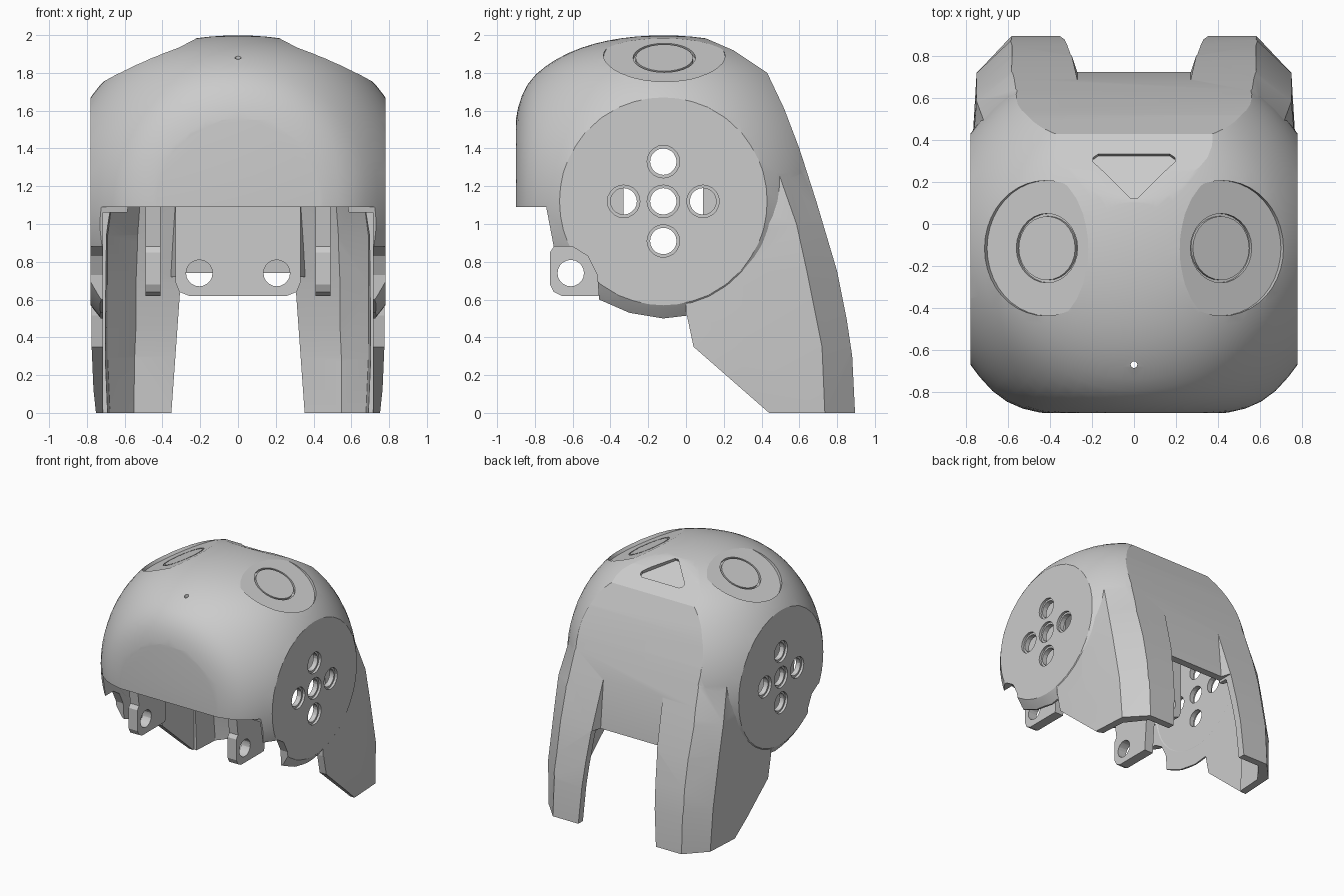
import bpy, bmesh, math
from mathutils import Vector, Matrix

cube = bpy.data.objects.get("Cube")
if cube:
    bpy.data.objects.remove(cube)

grey = bpy.data.materials.new("plain grey")
grey.use_nodes = True
grey.diffuse_color = (0.6, 0.6, 0.6, 1)
grey.node_tree.nodes["Principled BSDF"].inputs["Base Color"].default_value = (0.6, 0.6, 0.6, 1)


def finish_mesh(name, bm):
    bmesh.ops.recalc_face_normals(bm, faces=bm.faces)
    mesh = bpy.data.meshes.new(name)
    bm.to_mesh(mesh)
    bm.free()
    mesh.materials.append(grey)
    ob = bpy.data.objects.new(name, mesh)
    bpy.context.collection.objects.link(ob)
    return ob


def loft(name, rings):
    """Skin a stack of equal-length rings and cap both ends."""
    bm = bmesh.new()
    loops = [[bm.verts.new(p) for p in ring] for ring in rings]
    n = len(loops[0])
    for a, b in zip(loops, loops[1:]):
        for i in range(n):
            j = (i + 1) % n
            bm.faces.new((a[i], a[j], b[j], b[i]))
    bm.faces.new(loops[0])
    bm.faces.new(loops[-1])
    return finish_mesh(name, bm)


def side_prism(name, profile, x0, x1):
    return loft(name, [[(x, y, z) for y, z in profile] for x in (x0, x1)])


def box(name, lo, hi):
    profile = [(lo[1], lo[2]), (hi[1], lo[2]), (hi[1], hi[2]), (lo[1], hi[2])]
    return side_prism(name, profile, lo[0], hi[0])


def cylinder(name, centre, axis, radius, depth, sides=32):
    bm = bmesh.new()
    turn = Vector(axis).to_track_quat('Z', 'Y').to_matrix().to_4x4()
    bmesh.ops.create_cone(bm, cap_ends=True, segments=sides, radius1=radius, radius2=radius,
                          depth=depth, matrix=Matrix.Translation(centre) @ turn)
    return finish_mesh(name, bm)


def combine(ob, other, operation):
    """Apply a boolean and discard the helper."""
    mod = ob.modifiers.new("cut", 'BOOLEAN')
    mod.object, mod.operation, mod.solver = other, operation, 'EXACT'
    bpy.context.view_layer.update()
    result = bpy.data.meshes.new_from_object(
        ob.evaluated_get(bpy.context.evaluated_depsgraph_get()))
    ob.modifiers.clear()
    ob.data = result
    bpy.data.objects.remove(other)


# Side outline: back edge from crown to heel, then the stepped lower edge
BACK = [(0.1, 1.985), (0.25, 1.92), (0.43, 1.8), (0.52, 1.61), (0.6, 1.4),
        (0.69, 1.12), (0.8, 0.75), (0.85, 0.5), (0.88, 0.3), (0.895, 0)]
LOWER = [(0.44, 0), (0.04, 0.35), (0.005, 0.515), (-0.12, 0.5), (-0.3, 0.53), (-0.46, 0.6),
         (-0.47, 0.73), (-0.52, 0.83), (-0.6, 0.88), (-0.7, 0.88), (-0.74, 1.09), (-0.9, 1.09)]
# Back body levels: z, side width, side corner y, back corner x and y
LEVELS = [(-0.1, 0.755, 0.74, 0.57, 0.93), (0, 0.76, 0.735, 0.57, 0.91),
          (0.35, 0.775, 0.72, 0.57, 0.89), (0.75, 0.775, 0.64, 0.57, 0.81),
          (1.0, 0.775, 0.585, 0.56, 0.745), (1.27, 0.74, 0.49, 0.54, 0.665),
          (1.55, 0.6, 0.42, 0.46, 0.56), (1.75, 0.4, 0.3, 0.33, 0.44)]
MID = Vector((0, -0.12, 1.12))


def soften(v, knee, limit):
    """Ease a unit coordinate past the knee so that 1 lands on the limit."""
    return v if v < knee else v - (1 - limit) * ((v - knee) / (1 - knee)) ** 2


def body_solid(name, gap, dome_gap, lower):
    """Flattened dome plus back body, trimmed by the side outline."""
    bm = bmesh.new()
    bmesh.ops.create_uvsphere(bm, u_segments=64, v_segments=40, radius=1)
    for v in bm.verts:
        x, y, z = v.co
        flat = Vector((x, -soften(-y, 0.69, 0.825), soften(z, 0.63, 0.92)))
        v.co = MID + flat * (0.955 - dome_gap)
    solid = finish_mesh(name, bm)
    rings = []
    for z, xs, ys, xb, yb in LEVELS:
        half = [(xs - gap, 0), (xs - gap, 0.3 - gap), (xs - 0.025 - gap, ys - gap),
                (xb - gap / 2, yb - gap)]
        pts = half + [(-x, y) for x, y in reversed(half)]
        rings.append([(x, y, z - gap) for x, y in pts])
    combine(solid, loft("back_body", rings), 'UNION')
    outline = [(-0.9 + gap, 2.2), (0.02, 2.2)] + [(y - gap, z) for y, z in BACK] + lower
    w = 0.78 - gap
    combine(solid, side_prism("outline", outline, -w, w), 'INTERSECT')
    return solid


def notch(name, grow, z0, z1):
    """Tapered slot between the two rear legs."""
    rings = []
    for z in (z0, z1):
        y = 0.793 - 0.094 * z - grow
        a, b = 0.27 + grow, 0.37 + grow
        rings.append([(-a, y, z), (a, y, z), (b, y + 0.3, z), (-b, y + 0.3, z)])
    return loft(name, rings)


# Hollow shell with rear legs
shell = body_solid("helmet_shell", 0, 0, LOWER)
hollow = body_solid("hollow", 0.06, 0.1, [(0.835, -0.1), (-0.84, -0.1)])
combine(hollow, notch("panel_wall", 0.06, 0.72, 1.3), 'DIFFERENCE')
combine(shell, hollow, 'DIFFERENCE')
combine(shell, box("open_bottom", (-0.715, -0.83, -0.2), (0.715, 0.45, 1.06)), 'DIFFERENCE')
combine(shell, notch("leg_slot", 0, -0.2, 1.3), 'DIFFERENCE')
combine(shell, loft("under_panel", [
    [(-w, 0.3, z), (w, 0.3, z), (w, 1.1, z), (-w, 1.1, z)]
    for w, z in ((0.36, -0.1), (0.3, 0.74))]), 'DIFFERENCE')

# Five countersunk holes in each side disc
for dy, dz in ((0, 0), (0.21, 0), (-0.21, 0), (0, 0.21), (0, -0.21)):
    for s in (-1, 1):
        at = MID + Vector((s * 0.75, dy, dz))
        combine(shell, cylinder("hole", at, (1, 0, 0), 0.07, 0.3, 20), 'DIFFERENCE')
        at.x = s * 0.79
        combine(shell, cylinder("sink", at, (1, 0, 0), 0.086, 0.06, 20), 'DIFFERENCE')

# Flat round seats with buttons on the crown
for s, side in ((1, "left"), (-1, "right")):
    n = Vector((s * 0.466, 0, 0.885))
    seat = Vector((s * 0.415, -0.115, 1.88))
    combine(shell, cylinder("seat", seat + n * 0.1, n, 0.322, 0.2, 40), 'DIFFERENCE')
    combine(shell, cylinder("groove", seat, n, 0.165, 0.04, 28), 'DIFFERENCE')
    cylinder(side + "_button", seat - n * 0.015, n, 0.152, 0.03, 28)

# Triangular recess with clipped corners, and the small front hole
tri = [(-0.17, 0.11), (0.17, 0.11), (0.195, 0.09), (0.195, 0.065),
       (0.015, -0.13), (-0.015, -0.13), (-0.195, 0.065), (-0.195, 0.09)]
tilt = Matrix.Translation((0, 0.24, 1.923)) @ Matrix.Rotation(math.radians(-27), 4, 'X')
recess = loft("triangle_recess", [[tilt @ Vector((x, y, z)) for x, y in tri] for z in (-0.03, 0.1)])
combine(shell, recess, 'DIFFERENCE')
combine(shell, cylinder("pin_hole", (0, -0.67, 1.86), (0, 0, 1), 0.016, 0.6, 12), 'DIFFERENCE')

# Front hinge tabs
TAB = [(-0.36, 0.62), (-0.66, 0.62), (-0.7, 0.64), (-0.72, 0.68), (-0.72, 0.85), (-0.7, 0.88),
       (-0.73, 1.11), (-0.86, 1.11), (-0.86, 1.4), (-0.6, 1.6), (-0.33, 1.7), (-0.33, 1.0)]
tabs = []
for s, side in ((1, "left"), (-1, "right")):
    tab = side_prism(side + "_hinge_tab", TAB, s * 0.41, s * 0.49)
    combine(tab, cylinder("tab_hole", (s * 0.45, -0.61, 0.74), (1, 0, 0), 0.07, 0.3, 20), 'DIFFERENCE')
    tabs.append(tab)

# Inner cross plate with two mounting holes
edge = [(0.33, 1.8), (0.33, 0.69), (0.31, 0.64), (0.26, 0.62)]
edge += [(-x, z) for x, z in reversed(edge)]
plate = loft("inner_plate", [[(x, y, z) for x, z in edge] for y in (0.09, 0.17)])
for s in (-1, 1):
    combine(plate, cylinder("plate_hole", (s * 0.205, 0.13, 0.74), (0, 1, 0), 0.07, 0.3, 20), 'DIFFERENCE')

# Smooth curved surfaces, keep edges crisp
bpy.ops.object.select_all(action='DESELECT')
for ob in [shell, plate] + tabs:
    ob.select_set(True)
bpy.context.view_layer.objects.active = shell
bpy.ops.object.shade_smooth_by_angle(angle=math.radians(18))
